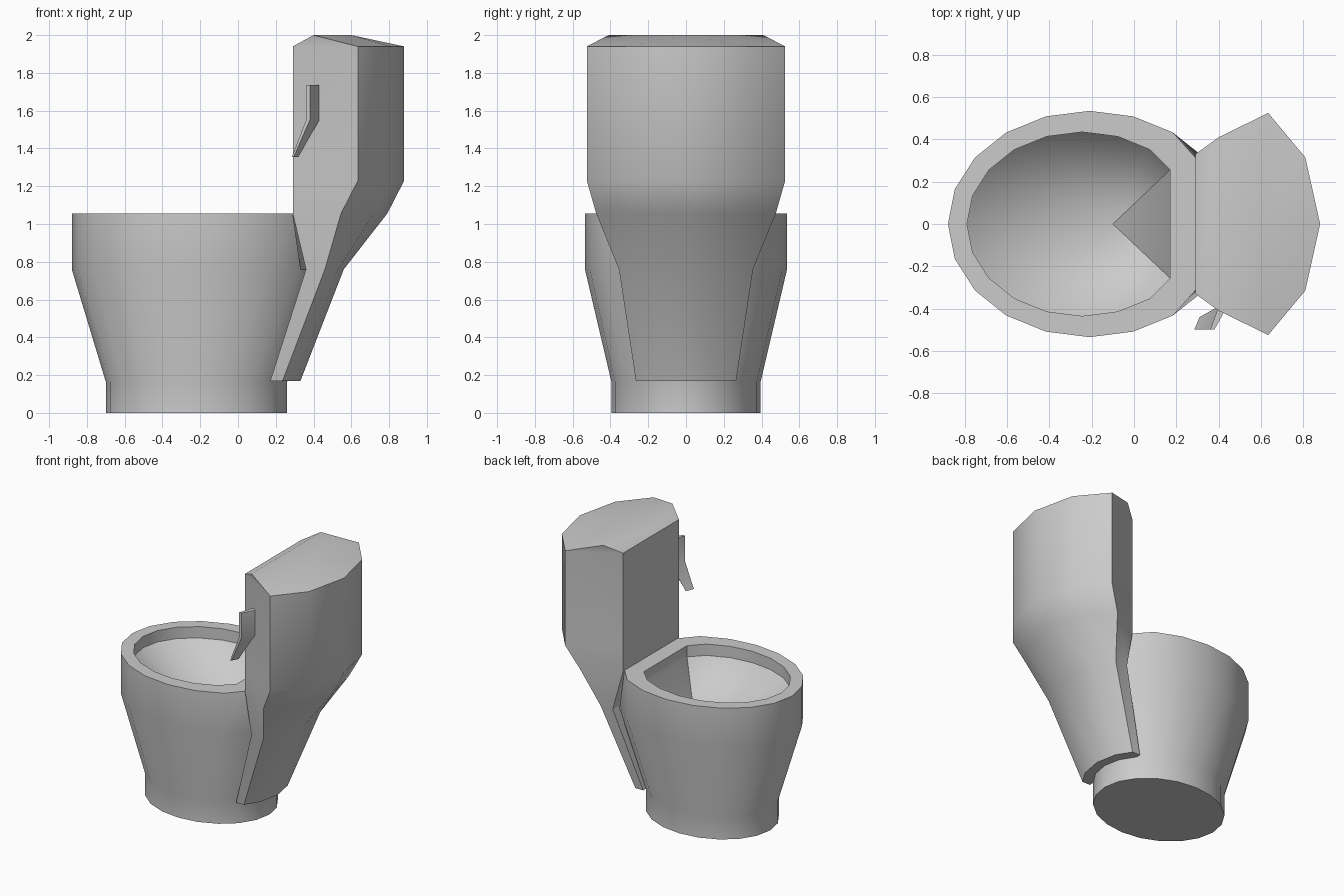
import bpy, bmesh
from math import sin, cos, pi, radians

if "Cube" in bpy.data.objects:
    bpy.data.objects.remove(bpy.data.objects["Cube"])


def ellipse(cx, rx, ry, z, xmax=9.0):
    """20-sided ring, flattened where it would pass xmax."""
    return [(min(cx + rx * cos(i * pi / 10), xmax), ry * sin(i * pi / 10), z) for i in range(20)]


def mirror_ring(half, z):
    """Closed ring from +y half profile; the last point lies on y = 0."""
    return [(x, y, z) for x, y in half] + [(x, -y, z) for x, y in half[-2::-1]]


def loft(name, rings, start_cap=True, end_cap=True, apex=None, extra=None):
    bm = bmesh.new()
    rows = [[bm.verts.new(p) for p in r] for r in rings]
    n = len(rows[0])
    for a, b in zip(rows, rows[1:]):
        for i in range(n):
            j = (i + 1) % n
            bm.faces.new((a[i], a[j], b[j], b[i]))
    if start_cap:
        bm.faces.new(rows[0][::-1])
    if apex:
        tip = bm.verts.new(apex)
        for i in range(n):
            bm.faces.new((rows[-1][i], rows[-1][(i + 1) % n], tip))
    elif end_cap:
        bm.faces.new(rows[-1])
    if extra:
        extra(bm, rows[-1])
    bmesh.ops.recalc_face_normals(bm, faces=bm.faces[:])
    me = bpy.data.meshes.new(name)
    bm.to_mesh(me)
    bm.free()
    ob = bpy.data.objects.new(name, me)
    bpy.context.collection.objects.link(ob)
    bpy.ops.object.select_all(action='DESELECT')
    ob.select_set(True)
    bpy.context.view_layer.objects.active = ob
    bpy.ops.object.shade_smooth_by_angle(angle=radians(30))
    return ob


# Bowl: foot, flared body, rim, lip and hollow basin
loft("bowl", [
    ellipse(-0.22, 0.48, 0.395, 0.0),
    ellipse(-0.22, 0.48, 0.395, 0.165),
    ellipse(-0.21, 0.67, 0.535, 0.76),
    ellipse(-0.21, 0.67, 0.535, 1.055, 0.29),
    ellipse(-0.245, 0.545, 0.435, 1.055, 0.17),
    ellipse(-0.245, 0.545, 0.435, 0.97, 0.17),
], apex=(-0.1, 0, 0.45))


# Tank: peaked lid on top of the lofted body
def lid(bm, r):
    p, q = bm.verts.new((0.40, 0.41, 2.0)), bm.verts.new((0.40, -0.41, 2.0))
    c = bm.verts.new((0.60, 0, 2.0))
    bm.faces.new((r[0], r[1], p))
    bm.faces.new((r[5], r[6], q))
    bm.faces.new((r[6], r[0], p, q))
    loop = [p] + r[1:6] + [q]
    for i in range(7):
        bm.faces.new((loop[i], loop[(i + 1) % 7], c))


body = [(0.29, 0.33), (0.635, 0.525), (0.81, 0.315), (0.88, 0)]
loft("tank", [
    mirror_ring([(0.17, 0.265), (0.235, 0.265), (0.30, 0.16), (0.33, 0)], 0.168),
    mirror_ring([(0.36, 0.355), (0.46, 0.355), (0.53, 0.22), (0.56, 0)], 0.76),
    mirror_ring([(0.29, 0.33), (0.545, 0.475), (0.72, 0.29), (0.79, 0)], 1.055),
    mirror_ring(body, 1.23),
    mirror_ring(body, 1.94),
], end_cap=False, extra=lid)

# Flush handle: bent lever on the front side of the tank
grip = [(0.36, -0.5), (0.38, -0.5), (0.43, -0.41), (0.40, -0.39)]
tip = [(0.285, -0.5), (0.295, -0.5), (0.32, -0.45), (0.31, -0.44)]
loft("flush_handle", [[(x, y, z) for x, y in s]
                      for s, z in ((tip, 1.355), (grip, 1.55), (grip, 1.735))])
